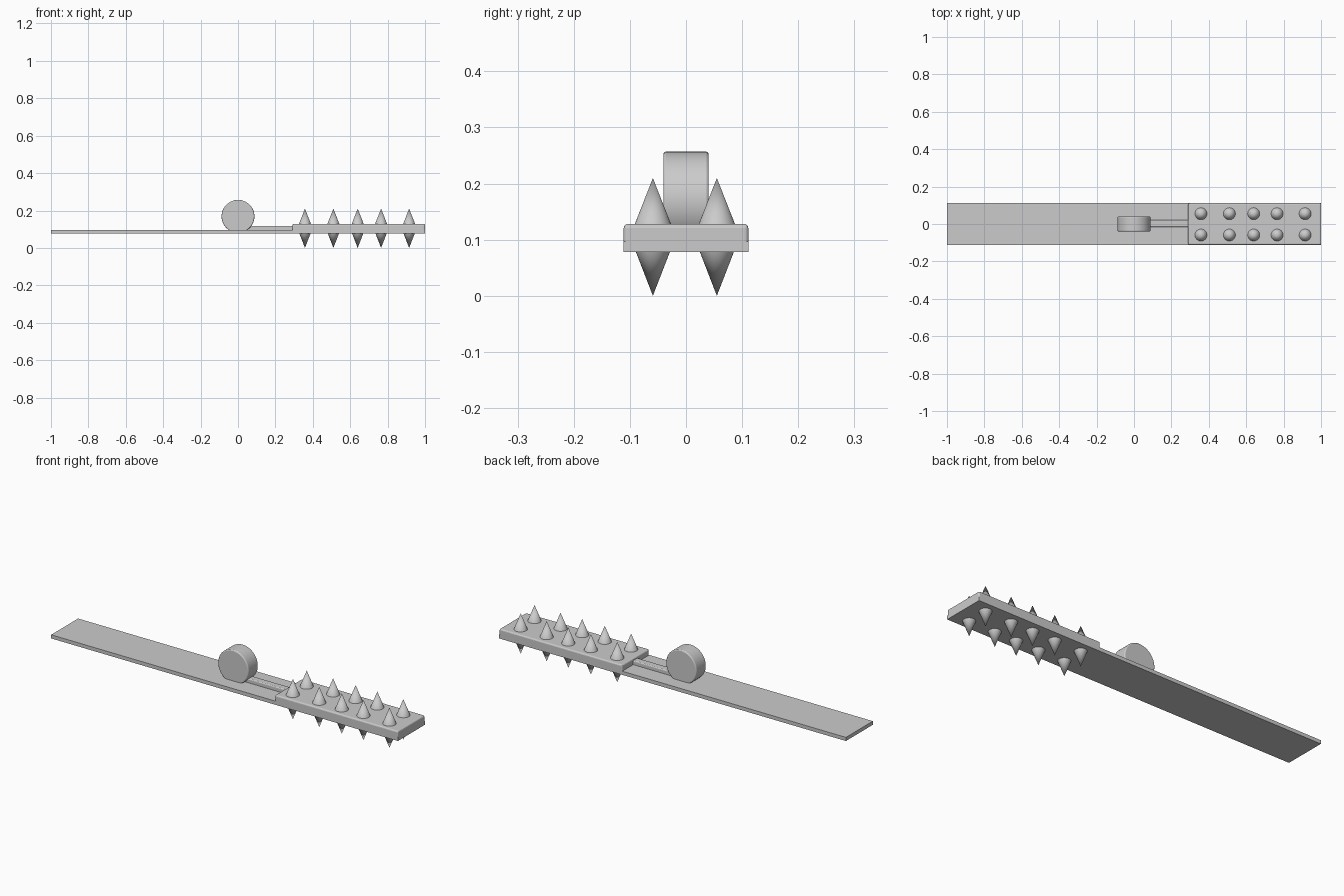
import bpy
import math

cube = bpy.data.objects.get("Cube")
if cube:
    bpy.data.objects.remove(cube, do_unlink=True)

grey = bpy.data.materials.new("plain grey")
grey.use_nodes = True
grey.diffuse_color = (0.6, 0.6, 0.6, 1)
grey.node_tree.nodes["Principled BSDF"].inputs["Base Color"].default_value = (0.6, 0.6, 0.6, 1)


def finish(obj, name, smooth=True):
    obj.name = name
    obj.data.materials.append(grey)
    if smooth:
        bpy.ops.object.shade_smooth_by_angle(angle=math.radians(35))
    return obj


def bevel(obj, width):
    mod = obj.modifiers.new("rounded edges", "BEVEL")
    mod.width = width
    mod.segments = 3
    mod.limit_method = "ANGLE"
    mod.angle_limit = math.radians(40)


def box(name, low, high, round_edges=0):
    centre = [(a + b) / 2 for a, b in zip(low, high)]
    bpy.ops.mesh.primitive_cube_add(size=1, location=centre)
    obj = bpy.context.object
    obj.scale = [b - a for a, b in zip(low, high)]
    bpy.ops.object.transform_apply(location=False, rotation=False, scale=True)
    finish(obj, name, smooth=False)
    if round_edges:
        bevel(obj, round_edges)
    return obj


HALF = 0.111      # half width of the plank
BOTTOM, DECK, TOP = 0.078, 0.097, 0.128

# Long plank, raised block at one end, and the arm joining it to the wheel
box("plank", (-1, -HALF, BOTTOM), (1, HALF, DECK))
box("spike_block", (0.29, -HALF, BOTTOM + 0.01), (1, HALF, TOP), 0.007)
box("arm", (0.02, -0.016, DECK - 0.01), (0.31, 0.021, 0.118), 0.005)

# Wheel standing on the plank, its foot sunk into the wood
bpy.ops.mesh.primitive_cylinder_add(vertices=48, radius=0.088, depth=0.081,
                                    location=(0, 0, 0.169),
                                    rotation=(math.pi / 2, 0, 0))
wheel = finish(bpy.context.object, "wheel")
bevel(wheel, 0.005)


def spike(name, x, y, base, tip, radius):
    flip = math.pi if tip < base else 0
    bpy.ops.mesh.primitive_cone_add(vertices=32, radius1=radius, radius2=0,
                                    depth=abs(tip - base),
                                    location=(x, y, (base + tip) / 2),
                                    rotation=(flip, 0, 0))
    finish(bpy.context.object, name)


# Two rows of spikes above and below the block
for i, x in enumerate((0.358, 0.51, 0.64, 0.765, 0.915)):
    for side, y in (("left", 0.055), ("right", -0.059)):
        spike(f"upper_spike_{side}_{i}", x, y, TOP - 0.002, 0.21, 0.033)
        spike(f"lower_spike_{side}_{i}", x, y, BOTTOM + 0.002, 0, 0.031)
